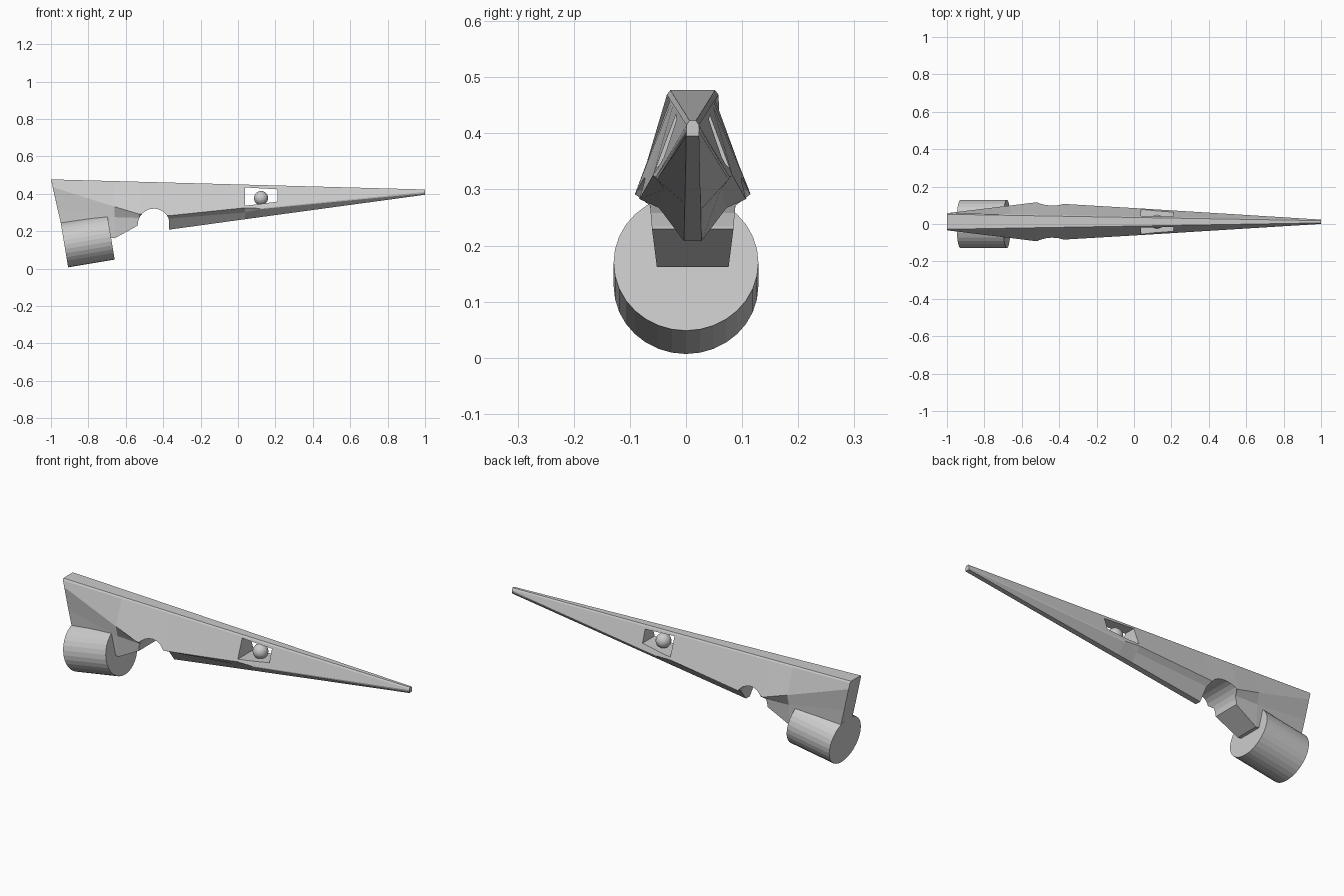
import bpy, bmesh, math

if "Cube" in bpy.data.objects:
    bpy.data.objects.remove(bpy.data.objects["Cube"])

CY = 0.012  # body centre line in y


def mesh_object(name, bm):
    bmesh.ops.recalc_face_normals(bm, faces=bm.faces[:])
    me = bpy.data.meshes.new(name)
    bm.to_mesh(me)
    bm.free()
    ob = bpy.data.objects.new(name, me)
    bpy.context.scene.collection.objects.link(ob)
    return ob


def loft(name, stations):
    """Each station lists (x, half width, z) from top to keel; mirrored in y."""
    bm = bmesh.new()
    rings = []
    for st in stations:
        left = [bm.verts.new((x, CY - w, z)) for x, w, z in st]
        right = [bm.verts.new((x, CY + w, z)) for x, w, z in reversed(st)]
        rings.append(left + right)
    for a, b in zip(rings, rings[1:]):
        n = len(a)
        for i in range(n):
            j = (i + 1) % n
            bm.faces.new((a[i], a[j], b[j], b[i]))
    bm.faces.new(rings[0])
    bm.faces.new(rings[-1][::-1])
    return mesh_object(name, bm)


def cut_profile(target, name, profile):
    """Cut an xz profile right through the target along y."""
    bm = bmesh.new()
    face = bm.faces.new([bm.verts.new((x, -0.3, z)) for x, z in profile])
    ext = bmesh.ops.extrude_face_region(bm, geom=[face])
    for v in ext["geom"]:
        if isinstance(v, bmesh.types.BMVert):
            v.co.y = 0.3
    cutter = mesh_object(name, bm)
    cutter.hide_render = True
    cutter.hide_viewport = True
    cutter.display_type = 'WIRE'
    mod = target.modifiers.new(name, 'BOOLEAN')
    mod.operation = 'DIFFERENCE'
    mod.solver = 'EXACT'
    mod.object = cutter


def station(x, wide, inner, keel):
    """Chamfered top follows straight lines; the lower points are given."""
    t = (x + 1) / 2
    top_z = 0.477 - 0.054 * t
    return [(x, 0.040 - 0.034 * t, top_z),
            (x, 0.046 - 0.035 * t, top_z - 0.008),
            (x, *wide), (x, *inner), (x, *keel)]


# Tapered body: slanted rear, wide waist, undercut groove, thin keel, tip
rear = [(-1.0, 0.040, 0.477), (-0.998, 0.046, 0.469), (-0.99, 0.047, 0.435),
        (-0.965, 0.047, 0.32), (-0.937, 0.047, 0.20)]
body = loft("body", [
    rear,
    station(-0.66, (0.087, 0.331), (0.074, 0.275), (0.064, 0.162)),
    station(-0.53, (0.103, 0.292), (0.076, 0.271), (0.073, 0.233)),
    station(-0.37, (0.095, 0.283), (0.060, 0.267), (0.0155, 0.208)),
    station(0.037, (0.071, 0.325), (0.050, 0.300), (0.0145, 0.264)),
    station(0.118, (0.066, 0.322), (0.064, 0.318), (0.014, 0.275)),
    station(1.0, (0.0115, 0.410), (0.0115, 0.403), (0.0115, 0.395)),
])

# Rounded notch under the waist
arc = [(-0.45 + 0.086 * math.cos(a), 0.235 + 0.086 * math.sin(a))
       for a in (math.radians(180 - i * 157 / 10) for i in range(11))]
cut_profile(body, "notch_cutter", arc + [(-0.3701, 0.26), (-0.3701, 0.1), (-0.536, 0.1)])

# Window through the body
cut_profile(body, "window_cutter",
            [(0.037, 0.434), (0.21, 0.424), (0.21, 0.358), (0.10, 0.343), (0.037, 0.337)])

# Ball held in the window
bpy.ops.mesh.primitive_ico_sphere_add(subdivisions=3, radius=0.038,
                                      location=(0.123, CY, 0.377))
bpy.context.object.name = "ball"

# Tilted drum at the rear
bpy.ops.mesh.primitive_cylinder_add(vertices=32, radius=1, depth=1,
                                    location=(-0.804, 0, 0.149))
drum = bpy.context.object
drum.name = "rear_drum"
drum.scale = (0.123, 0.129, 0.252)
drum.rotation_euler = (0, math.radians(90 - 9.5), 0)
